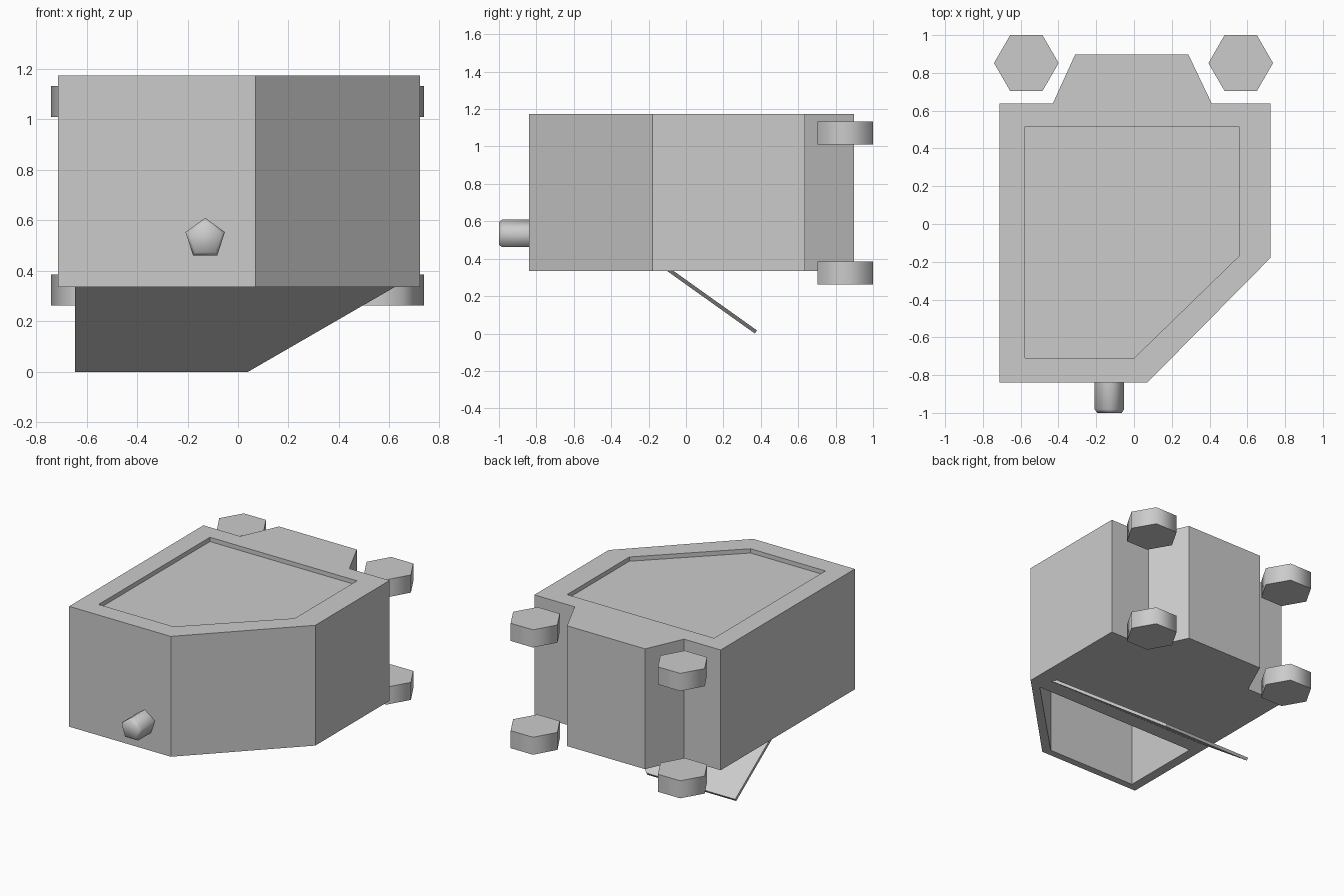
import bpy, bmesh
from math import radians, cos, sin, pi
from mathutils import Vector

if "Cube" in bpy.data.objects:
    bpy.data.objects.remove(bpy.data.objects["Cube"])


def loft(name, rings, smooth_angle=None):
    """Closed solid skinned through rings with equal point counts."""
    bm = bmesh.new()
    loops = [[bm.verts.new(p) for p in ring] for ring in rings]
    bm.faces.new(loops[0])
    bm.faces.new(loops[-1])
    n = len(loops[0])
    for a, b in zip(loops, loops[1:]):
        for i in range(n):
            j = (i + 1) % n
            bm.faces.new((a[i], a[j], b[j], b[i]))
    bmesh.ops.recalc_face_normals(bm, faces=bm.faces)
    mesh = bpy.data.meshes.new(name)
    bm.to_mesh(mesh)
    bm.free()
    obj = bpy.data.objects.new(name, mesh)
    bpy.context.collection.objects.link(obj)
    if smooth_angle:
        bpy.ops.object.select_all(action='DESELECT')
        obj.select_set(True)
        bpy.context.view_layer.objects.active = obj
        bpy.ops.object.shade_smooth_by_angle(angle=radians(smooth_angle))
    return obj


def prism(name, outline, z0, z1, smooth_angle=None):
    return loft(name, [[(x, y, z) for x, y in outline] for z in (z0, z1)], smooth_angle)


def cut(target, cutter):
    cutter.hide_render = True
    mod = target.modifiers.new("cut", 'BOOLEAN')
    mod.operation = 'DIFFERENCE'
    mod.solver = 'EXACT'
    mod.object = cutter
    bpy.ops.object.select_all(action='DESELECT')
    bpy.context.view_layer.objects.active = target
    target.select_set(True)
    bpy.ops.object.modifier_apply(modifier=mod.name)
    bpy.data.objects.remove(cutter)


BOTTOM, TOP = 0.335, 1.173

# Housing with clipped front corner and tapered rear bulge
body = prism("housing", [(-0.713, -0.84), (0.07, -0.84), (0.722, -0.18), (0.722, 0.637),
                         (0.412, 0.637), (0.288, 0.897), (-0.312, 0.897), (-0.43, 0.637),
                         (-0.713, 0.637)], BOTTOM, TOP)

# Shallow recess in the top
cut(body, prism("top_recess_cutter", [(-0.577, -0.71), (0, -0.71), (0.556, -0.17),
                                      (0.556, 0.515), (-0.577, 0.515)], TOP - 0.03, TOP + 0.1))

# Storage cavity open underneath
door = [(-0.645, -0.79), (0.04, -0.79), (0.62, -0.21), (-0.645, -0.21)]
cut(body, prism("cavity_cutter", door, BOTTOM - 0.1, 1.08))

# Open flap: the door outline swung down and back
along = Vector((0, 0.47, -0.335)) / 0.58
thick = Vector((0, 0.58, 0.82)) * 0.02
under = [Vector((x, -0.102, BOTTOM)) + along * (-0.21 - y) for x, y in door]
loft("flap", [under, [p + thick for p in under]])

# Four hexagonal feet at the back
for side, cx in (("left", -0.57), ("right", 0.565)):
    for level, z0, z1 in (("lower", 0.263, 0.385), ("upper", 1.01, 1.133)):
        hexagon = [(cx + 0.171 * cos(i * pi / 3), 0.852 + 0.171 * sin(i * pi / 3))
                   for i in range(6)]
        prism(f"{side}_{level}_foot", hexagon, z0, z1, 70)

# Five-sided front knob with rounded tip
knob = [[(-0.13 + r * sin(i * 2 * pi / 5), y, 0.528 + r * cos(i * 2 * pi / 5)) for i in range(5)]
        for r, y in ((0.082, -0.838), (0.082, -0.982), (0.068, -1.0))]
loft("knob", knob, 80)
